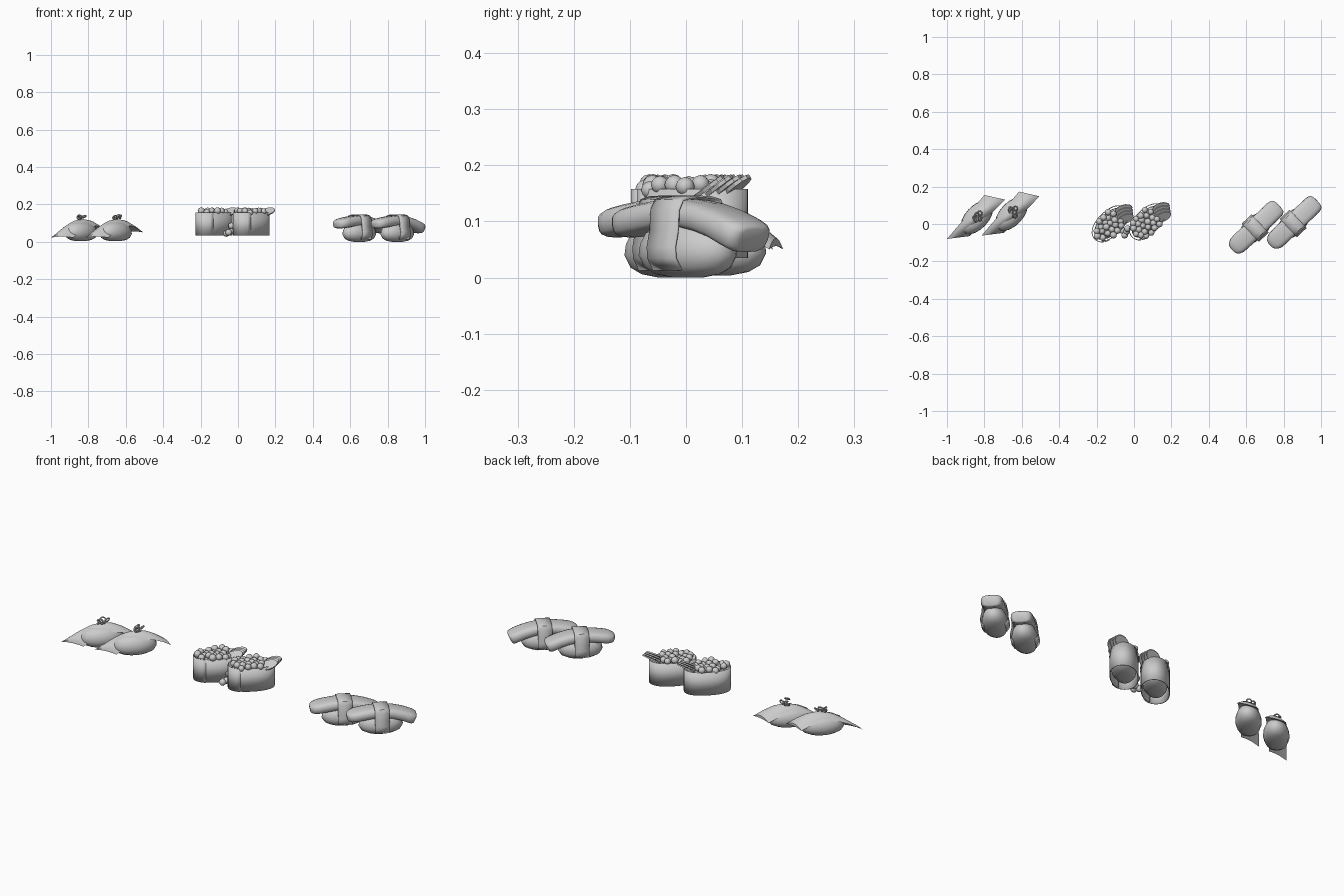
import bpy, math, random
from mathutils import Vector, Matrix

if "Cube" in bpy.data.objects:
    bpy.data.objects.remove(bpy.data.objects["Cube"])

random.seed(4)


def mesh_obj(name, verts, faces, loc=(0, 0, 0), rot=0.0, angle=40):
    me = bpy.data.meshes.new(name)
    me.from_pydata([tuple(v) for v in verts], [], faces)
    ob = bpy.data.objects.new(name, me)
    bpy.context.collection.objects.link(ob)
    ob.location = loc
    ob.rotation_euler = (0, 0, rot)
    bpy.ops.object.select_all(action='DESELECT')
    ob.select_set(True)
    bpy.context.view_layer.objects.active = ob
    bpy.ops.object.mode_set(mode='EDIT')
    bpy.ops.mesh.select_all(action='SELECT')
    bpy.ops.mesh.normals_make_consistent(inside=False)
    bpy.ops.object.mode_set(mode='OBJECT')
    bpy.ops.object.shade_smooth_by_angle(angle=math.radians(angle))
    return ob


def loft(name, rings, closed=True, cap=True, **kw):
    n = len(rings[0])
    verts = [p for r in rings for p in r]
    faces = []
    for i in range(len(rings) - 1):
        for j in range(n if closed else n - 1):
            k = (j + 1) % n
            faces.append((i * n + j, i * n + k, (i + 1) * n + k, (i + 1) * n + j))
    if cap:
        faces += [tuple(range(n)), tuple(range(len(verts) - n, len(verts)))]
    return mesh_obj(name, verts, faces, **kw)


def interp(pts, x):
    for (a, fa), (b, fb) in zip(pts, pts[1:]):
        if x <= b:
            t = (x - a) / (b - a)
            t = max(0, t)
            return fa + (fb - fa) * t
    return pts[-1][1]


def solidify(ob, t):
    m = ob.modifiers.new('thickness', 'SOLIDIFY')
    m.thickness = t
    m.offset = 0


def rice(name, loc, rot, a, b, profile):
    # stacked ovals, profile = (scale, z)
    rings = [[(a * s * math.cos(q), b * s * math.sin(q), z)
              for q in [k * math.tau / 20 for k in range(20)]] for s, z in profile]
    return loft(name, rings, loc=loc, rot=rot, angle=60)


RICE = [(.3, 0), (.65, .006), (.88, .018), (1, .04), (.97, .06), (.85, .08), (.55, .097), (.2, .102)]
PLUG = [(.35, .04), (.75, .047), (.95, .065), (.98, .1), (.95, .135), (.6, .148), (.2, .15)]


def ball(name, p, r):
    bpy.ops.mesh.primitive_ico_sphere_add(subdivisions=2, radius=r, location=p)
    ob = bpy.context.object
    ob.name = name
    bpy.ops.object.shade_smooth()


# fish nigiri: tapered, draped slice over rice with onion rings
def fish_nigiri(i, ox, oy):
    rice(f'fish_rice_{i}', (-.84 + ox, .035 + oy, .004), math.radians(47), .11, .062, RICE)
    P = [Vector(p) for p in ((-1, -.08), (-.88, -.065), (-.80, .155), (-.69, .13))]
    arch = [(0, .042), (.12, .068), (.25, .094), (.4, .115), (.55, .122), (.7, .117), (.85, .098), (1, .07)]
    rings = []
    for a in range(15):
        u = a / 14
        ring = []
        for side in (1, -1):
            for b in range(9 if side > 0 else 7):
                v = b / 8 if side > 0 else (7 - b) / 8
                c = P[0].lerp(P[1], v).lerp(P[2].lerp(P[3], v), u)
                w = abs(2 * v - 1)
                th = .032 * (1 - w ** 2) * (.25 + .75 * math.sin(math.pi * (.08 + .84 * u)))
                z = interp(arch, u) - .036 * w ** 2 * (.55 + .45 * math.sin(math.pi * u))
                if side < 0:
                    z -= th
                ring.append((c.x + ox, c.y + oy, z))
        rings.append(ring)
    loft(f'fish_slice_{i}', rings, angle=45)
    for k in range(6):
        bpy.ops.mesh.primitive_torus_add(
            major_radius=.012, minor_radius=.0035, major_segments=12, minor_segments=6,
            location=(-.835 + ox + random.uniform(-.018, .018), .043 + oy + random.uniform(-.025, .025),
                      .125 + .0025 * k),
            rotation=(random.uniform(-.7, .7), random.uniform(-.7, .7), 0))
        bpy.context.object.name = f'onion_ring_{i}_{k}'
        bpy.ops.object.shade_smooth()


# roe roll: seaweed wrap with overlapping seam, rice plug, roe, cucumber
def roe_roll(i, cx, cy):
    rot = math.radians(45)
    rice(f'roll_rice_{i}', (cx, cy, 0), rot, .108, .06, PLUG)
    wall = []
    for z in (.035, .158):
        ring = []
        for k in range(37):
            q = math.radians(-150) + (math.tau + .5) * k / 36
            g = .97 + .06 * k / 36
            f = lambda t: math.copysign(abs(t) ** .9, t)
            ring.append((.114 * g * f(math.cos(q)), .066 * g * f(math.sin(q)), z))
        wall.append(ring)
    solidify(loft(f'seaweed_wrap_{i}', wall, closed=False, cap=False, loc=(cx, cy, 0), rot=rot), .004)
    M = Matrix.Translation((cx, cy, 0)) @ Matrix.Rotation(rot, 4, 'Z')
    n = 0
    for row in range(-2, 3):
        for col in range(-4, 4):
            x = col * .031 + (row % 2) * .0155 + random.uniform(-.004, .004)
            y = row * .026 + random.uniform(-.004, .004)
            if (x / .108) ** 2 + (y / .06) ** 2 < 1 and x < .06:
                ball(f'roe_{i}_{n}', M @ Vector((x, y, .157 + random.uniform(-.004, .01))),
                     random.uniform(.016, .019))
                n += 1
    for k in range(4):
        bpy.ops.mesh.primitive_cylinder_add(vertices=14, radius=.05, depth=.007)
        ob = bpy.context.object
        ob.name = f'cucumber_slice_{i}_{k}'
        ob.scale = (1, .55, 1)
        nrm = Vector((-.35, -.55 - .08 * k, .65))
        xa = Vector((.9, .3 + .06 * k, .35))
        za = (nrm - xa * nrm.dot(xa) / xa.length_squared).normalized()
        xa.normalize()
        ya = za.cross(xa)
        R = Matrix((xa, ya, za)).transposed().to_4x4()
        ob.matrix_world = (Matrix.Translation((cx + .072 + .003 * k, cy + .076 - .017 * k, .16))
                           @ R @ Matrix.Diagonal((1, .55, 1, 1)))


# omelette nigiri: rounded bent slab on rice, held by a seaweed band
def omelette_nigiri(i, cx, cy):
    rot = math.radians(43.5)
    loc = (cx, cy, 0)
    rice(f'omelette_rice_{i}', loc, rot, .11, .062, RICE)
    height = [(-.17, .091), (-.12, .101), (-.07, .109), (-.02, .114), (.03, .112),
              (.08, .102), (.12, .088), (.17, .066)]
    stations = [(-.168, .35), (-.163, .6), (-.15, .83), (-.13, .97), (-.1, 1), (-.06, 1), (-.02, 1),
                (.02, 1), (.06, 1), (.1, 1), (.135, 1), (.155, .95), (.164, .8), (.167, .6)]
    rings = []
    for s, g in stations:
        ring = []
        for k in range(16):
            q = k * math.tau / 16
            c, d = math.cos(q), math.sin(q)
            y = .052 * g * math.copysign(abs(c) ** .65, c)
            z = .027 * g ** .7 * math.copysign(abs(d) ** .65, d)
            ring.append((s + z * max(s, -.06) * 3, y, interp(height, s) + z))
        rings.append(ring)
    loft(f'omelette_{i}', rings, loc=loc, rot=rot, angle=50)
    half = [(.05, .014), (.064, .035), (.065, .055), (.058, .085), (.056, .12), (.046, .138), (.025, .143)]
    path = [(-y, z) for y, z in half] + [(0, .144)] + half[::-1]
    band = [[(s, y, z) for y, z in path] for s in (-.036, 0, .036)]
    solidify(loft(f'seaweed_band_{i}', band, closed=False, cap=False, loc=loc, rot=rot), .004)


for i, (ox, oy) in enumerate([(0, 0), (.185, .018)]):
    fish_nigiri(i, ox, oy)
    roe_roll(i, -.127 + ox * 1.08, .002 + oy * .6)
    omelette_nigiri(i, .648 + ox * 1.1, -.022 + oy * 1.4)

# fallen roe between the rolls
for k, p in enumerate([(-.04, -.04, .055), (-.062, -.035, .045), (-.035, -.025, .085), (-.05, -.06, .05)]):
    ball(f'fallen_roe_{k}', p, .018)
